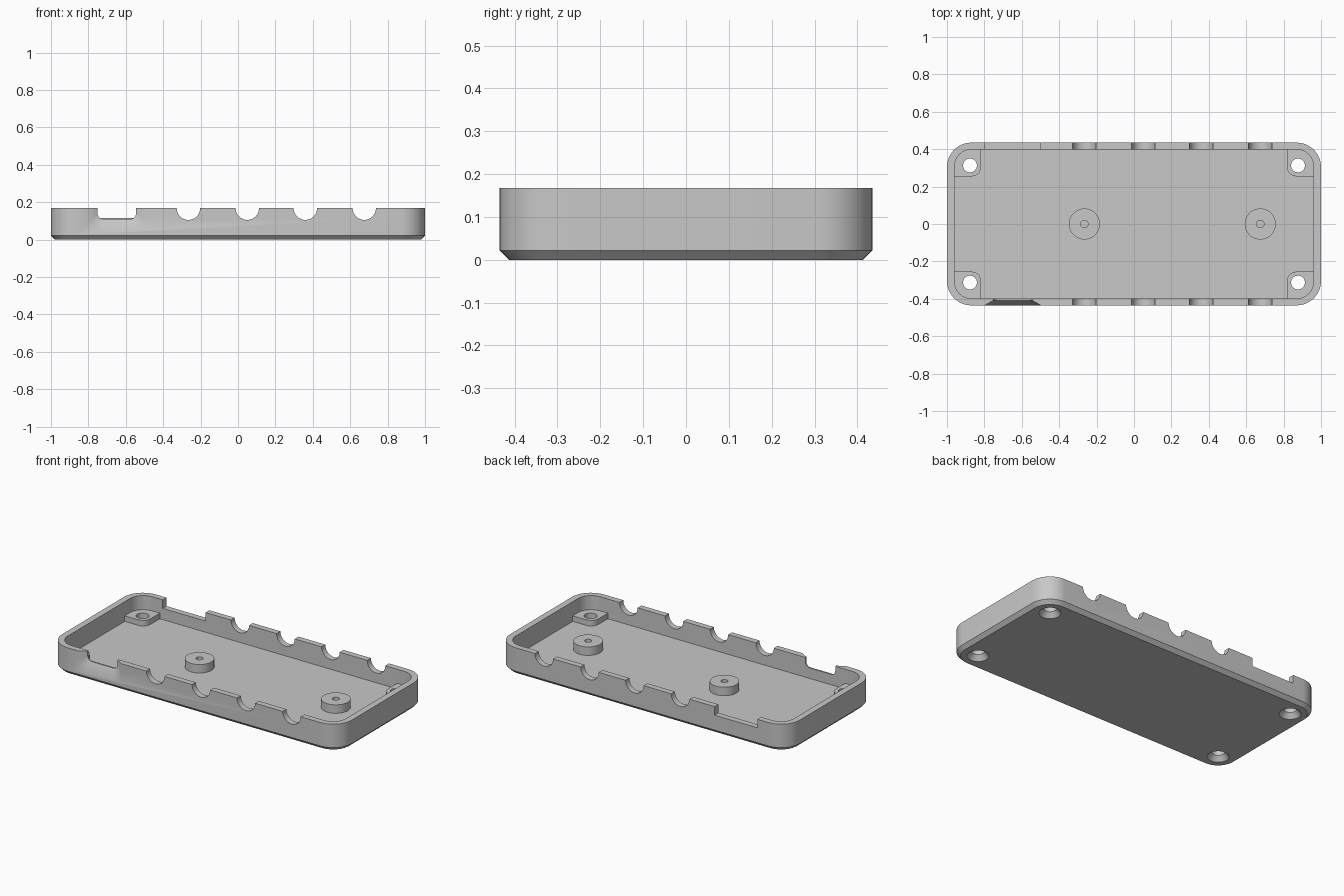
import bpy, bmesh, math

old = bpy.data.objects.get("Cube")
if old:
    bpy.data.objects.remove(old, do_unlink=True)

# Single plain grey plastic
grey = bpy.data.materials.new("grey plastic")
grey.use_nodes = True
GREY = (0.58, 0.58, 0.58, 1)
grey.diffuse_color = GREY
grey.node_tree.nodes["Principled BSDF"].inputs["Base Color"].default_value = GREY

TOP, FLOOR = 0.168, 0.045
HALF_Y = 0.435
WALL = 0.04


def ring(cx, cy, hx, hy, r, h, seg=12):
    """Rounded rectangle at height h; a circle when hx = hy = r."""
    pts = []
    for q, (sx, sy) in enumerate([(1, 1), (-1, 1), (-1, -1), (1, -1)]):
        for i in range(seg + 1):
            a = math.pi / 2 * (q + i / seg)
            pts.append((cx + sx * (hx - r) + r * math.cos(a),
                        cy + sy * (hy - r) + r * math.sin(a), h))
    return pts


def disc(cx, cy, r, h):
    return ring(cx, cy, r, r, r, h)


def loft(name, rings, along_y=False):
    """Capped solid through a stack of rings, rising in z or running in y."""
    bm = bmesh.new()
    loops = []
    for pts in rings:
        loops.append([bm.verts.new((a, c, b) if along_y else (a, b, c)) for a, b, c in pts])
    n = len(loops[0])
    for lo, hi in zip(loops, loops[1:]):
        for i in range(n):
            j = (i + 1) % n
            bm.faces.new((lo[i], lo[j], hi[j], hi[i]))
    bm.faces.new(loops[0][::-1])
    bm.faces.new(loops[-1])
    bmesh.ops.remove_doubles(bm, verts=bm.verts[:], dist=1e-5)
    bmesh.ops.recalc_face_normals(bm, faces=bm.faces[:])
    mesh = bpy.data.meshes.new(name)
    bm.to_mesh(mesh)
    bm.free()
    mesh.materials.append(grey)
    obj = bpy.data.objects.new(name, mesh)
    bpy.context.collection.objects.link(obj)
    return obj


def activate(obj):
    bpy.ops.object.select_all(action='DESELECT')
    obj.select_set(True)
    bpy.context.view_layer.objects.active = obj


def combine(obj, tool, operation='DIFFERENCE'):
    """Apply one boolean and discard the tool."""
    mod = obj.modifiers.new("cut", 'BOOLEAN')
    mod.operation, mod.solver, mod.object = operation, 'EXACT', tool
    activate(obj)
    bpy.ops.object.modifier_apply(modifier=mod.name)
    bpy.data.objects.remove(tool, do_unlink=True)


def finish(obj):
    activate(obj)
    bpy.ops.object.shade_smooth_by_angle(angle=math.radians(30))


def interior(grow, z0, z1):
    x, y, r = 1 - WALL + grow, HALF_Y - WALL + 0.003 + grow, 0.09 + grow
    return loft("interior", [ring(0, 0, x, y, r, z) for z in (z0, z1)])


def drill(x, y):
    """Countersunk screw hole, wide at the underside."""
    return loft("drill", [disc(x, y, r, z) for r, z in
                          [(0.072, -0.012), (0.037, 0.03), (0.037, 0.3)]])


# Tray shell with a chamfered bottom edge
CH = 0.022
tray = loft("tray", [ring(0, 0, 1 - c, HALF_Y - c, 0.13 - c, z)
                     for c, z in [(CH, 0), (0, CH), (0, TOP)]])
combine(tray, interior(0, FLOOR, 0.3))

# Round cable notches through both long walls
for x in (-0.265, 0.05, 0.36, 0.675):
    combine(tray, loft("notch", [disc(x, TOP, 0.0625, y) for y in (-0.6, 0.6)], True))

# Plain wide notch in the back wall
combine(tray, loft("back_notch", [ring(-0.65, 0.265, 0.148, 0.15, 0, y)
                                  for y in (0.3, 0.6)], True))

# Plug opening in the front wall, flared towards the outside
flare = []
for y, half, bottom, r in [(-0.446, 0.169, 0.019, 0.072), (-0.408, 0.103, 0.11, 0.03),
                           (-0.3, 0.103, 0.11, 0.03)]:
    flare.append(ring(-0.648, (0.4 + bottom) / 2, half, (0.4 - bottom) / 2, r, y))
combine(tray, loft("plug_opening", flare, True))

# Corner pads with screw holes
for sx, side in ((1, "left"), (-1, "right")):
    for sy, end in ((-1, "front"), (1, "back")):
        pad = loft(f"{end}_{side}_corner_pad",
                   [ring(sx * 0.968, sy * 0.405, 0.15, 0.15, 0.05, z)
                    for z in (FLOOR - 0.005, 0.08)])
        combine(pad, interior(0.005, 0, 0.3), 'INTERSECT')
        for part in (pad, tray):
            combine(part, drill(sx * 0.877, sy * 0.313))
        finish(pad)

# Standoffs with blind pilot holes
for x, side in ((0.675, "left"), (-0.265, "right")):
    post = loft(f"{side}_standoff", [disc(x, 0, 0.083, z) for z in (FLOOR - 0.005, 0.098)])
    combine(post, loft("pilot", [disc(x, 0, 0.02, z) for z in (FLOOR, 0.2)]))
    finish(post)

finish(tray)
